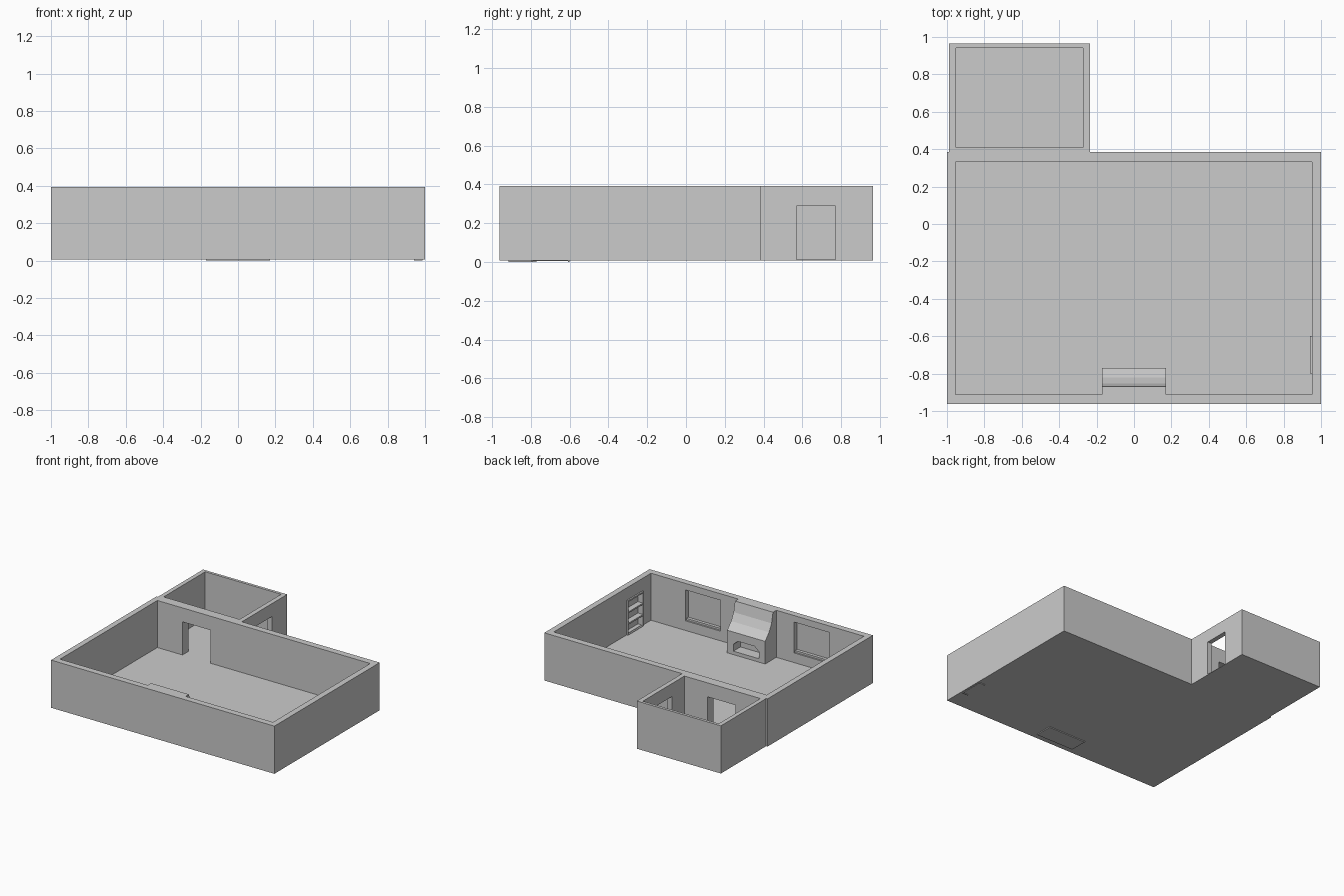
import bpy, bmesh

if "Cube" in bpy.data.objects:
    bpy.data.objects.remove(bpy.data.objects["Cube"])

mat = bpy.data.materials.new("plain grey")
mat.diffuse_color = (0.6, 0.6, 0.6, 1)
mat.use_nodes = True
mat.node_tree.nodes["Principled BSDF"].inputs["Base Color"].default_value = mat.diffuse_color

Z0, FLOOR, TOP = 0.007, 0.012, 0.393


def mesh_object(name, bm):
    bmesh.ops.recalc_face_normals(bm, faces=bm.faces)
    me = bpy.data.meshes.new(name)
    bm.to_mesh(me)
    bm.free()
    me.materials.append(mat)
    ob = bpy.data.objects.new(name, me)
    bpy.context.collection.objects.link(ob)
    return ob


def box(name, x0, x1, y0, y1, z0, z1):
    bm = bmesh.new()
    bmesh.ops.create_cube(bm, size=1)
    for v in bm.verts:
        v.co = ((x0 + x1) / 2 + v.co.x * (x1 - x0),
                (y0 + y1) / 2 + v.co.y * (y1 - y0),
                (z0 + z1) / 2 + v.co.z * (z1 - z0))
    return mesh_object(name, bm)


def prism(name, profile, axis, a, b):
    """Extrude a 2D profile along x (profile is y,z) or y (profile is x,z)."""
    bm = bmesh.new()
    def place(p, t):
        return (t, p[0], p[1]) if axis == "x" else (p[0], t, p[1])
    ends = [[bm.verts.new(place(p, t)) for p in profile] for t in (a, b)]
    n = len(profile)
    bm.faces.new(ends[0])
    bm.faces.new(ends[1])
    for i in range(n):
        j = (i + 1) % n
        bm.faces.new((ends[0][i], ends[0][j], ends[1][j], ends[1][i]))
    return mesh_object(name, bm)


def cut(target, cutter):
    cutter.hide_render = True
    mod = target.modifiers.new("cut", "BOOLEAN")
    mod.operation = "DIFFERENCE"
    mod.solver = "EXACT"
    mod.object = cutter
    bpy.context.view_layer.objects.active = target
    bpy.ops.object.modifier_apply(modifier=mod.name)
    bpy.data.objects.remove(cutter, do_unlink=True)


# main room shell
room = box("main_room", -1, 1, -0.963, 0.385, Z0, TOP)
cut(room, box("room_void", -0.955, 0.952, -0.912, 0.332, FLOOR, 0.6))

# annex shell
annex = box("annex", -0.988, -0.235, 0.385, 0.965, Z0, TOP)
cut(annex, box("annex_void", -0.953, -0.273, 0.41, 0.942, FLOOR, 0.6))

# doorways: between the rooms, and out of the annex side
cut(room, box("door_void", -0.73, -0.48, 0.3, 0.39, FLOOR, 0.28))
cut(annex, box("door_void", -0.73, -0.48, 0.38, 0.43, FLOOR, 0.28))
cut(annex, box("side_door_void", -0.3, -0.2, 0.57, 0.77, FLOOR, 0.288))

# blind window recesses on either side of the fireplace, each with a sill
for side, label in ((-1, "left"), (1, "right")):
    xs = sorted((side * 0.33, side * 0.645))
    cut(room, box("window_void", *xs, -0.95, -0.9, 0.09, 0.34))
    box(label + "_window_sill", *xs, -0.95, -0.925, 0.09, 0.105)

# fireplace with sloping hood, and a firebox with clipped top corners
fireplace = prism("fireplace", [
    (-0.915, 0), (-0.77, 0), (-0.77, 0.195), (-0.82, 0.25),
    (-0.852, 0.31), (-0.87, TOP), (-0.915, TOP)], "x", -0.17, 0.17)
cut(fireplace, prism("firebox_void", [
    (-0.115, 0.04), (0.115, 0.04), (0.115, 0.095), (0.075, 0.13),
    (-0.075, 0.13), (-0.115, 0.095)], "y", -0.86, -0.74))

# wall shelves set into a niche
cut(room, box("shelf_void", 0.93, 0.985, -0.8, -0.6, 0.02, 0.29))
for i in range(4):
    z = 0.004 + i * 0.092
    box("shelf_%d" % (i + 1), 0.94, 0.986, -0.8, -0.6, z, z + 0.012)
for y in (-0.8, -0.608):
    box("shelf_side", 0.94, 0.986, y, y + 0.008, 0.0, 0.29)
